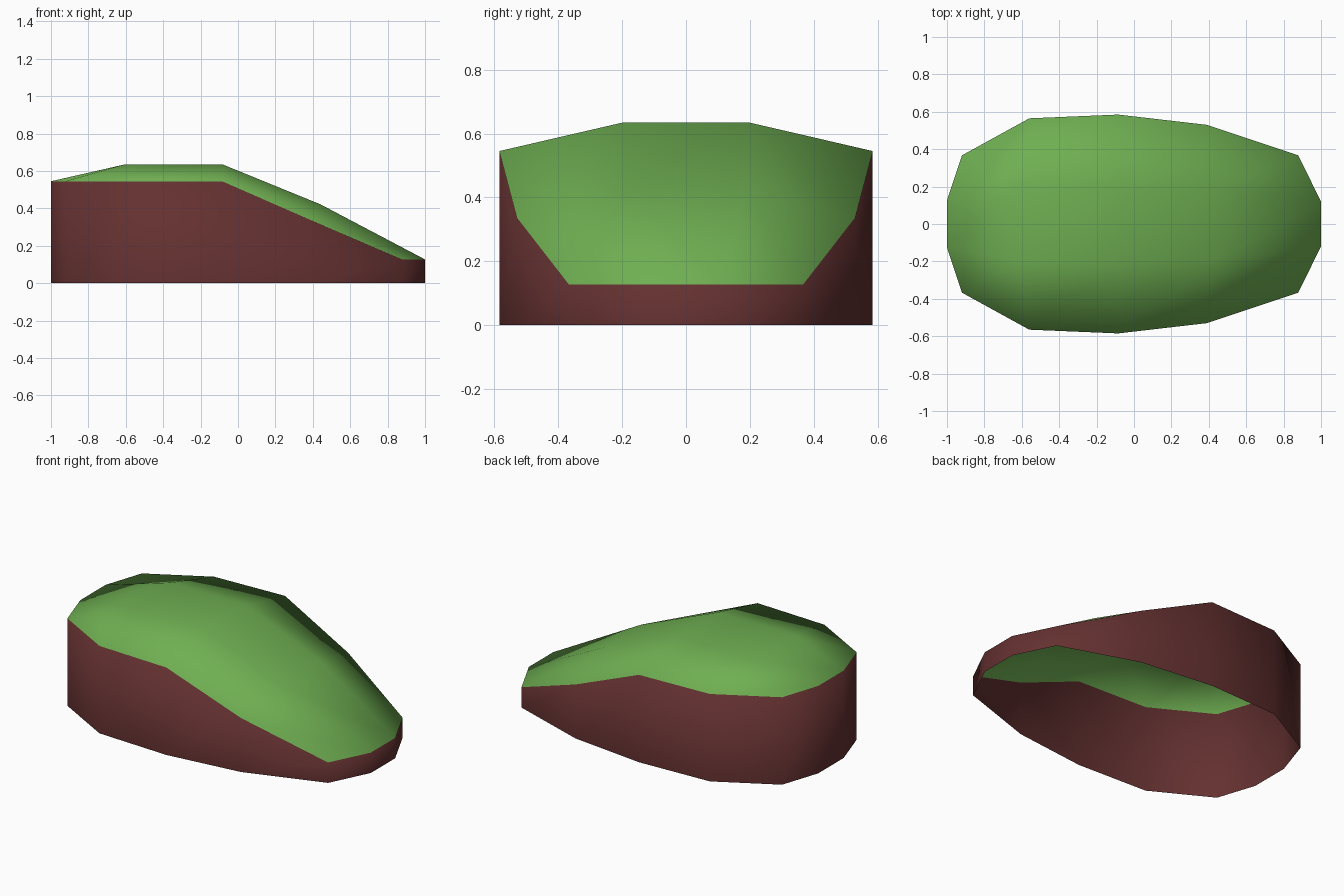
import bpy, bmesh

if "Cube" in bpy.data.objects:
    bpy.data.objects.remove(bpy.data.objects["Cube"])


def material(name, colour):
    m = bpy.data.materials.new(name)
    m.diffuse_color = (*colour, 1)
    m.use_nodes = True
    m.node_tree.nodes["Principled BSDF"].inputs["Base Color"].default_value = m.diffuse_color
    return m


# Half of the top surface: outer rim row and inner crown row, back to nose
rim = [(-0.92, 0.367, 0.545), (-0.56, 0.565, 0.545), (-0.085, 0.585, 0.545),
       (0.39, 0.53, 0.337), (0.878, 0.367, 0.127)]
crown = [(-1, 0.125, 0.545), (-0.61, 0.2, 0.634), (-0.08, 0.2, 0.634),
         (0.44, 0.19, 0.422), (1, 0.12, 0.127)]


def mirrored(row):
    return [(x, -y, z) for x, y, z in row]


bm = bmesh.new()
rows = [[bm.verts.new(p) for p in row]
        for row in (mirrored(rim), mirrored(crown), crown, rim)]

# Curved lid: quad grid across the four rows
for a, b in zip(rows, rows[1:]):
    for i in range(4):
        bm.faces.new((a[i], a[i + 1], b[i + 1], b[i])).material_index = 0

# Side wall: the rim dropped straight to the ground, open underneath
loop = (rows[0] + [rows[1][4], rows[2][4]] + rows[3][::-1]
        + [rows[2][0], rows[1][0]])
base = [bm.verts.new((v.co.x, v.co.y, 0)) for v in loop]
n = len(loop)
for i in range(n):
    j = (i + 1) % n
    bm.faces.new((base[i], base[j], loop[j], loop[i])).material_index = 1

for f in bm.faces:
    f.smooth = True
bm.normal_update()

mesh = bpy.data.meshes.new("rounded_shell")
bm.to_mesh(mesh)
bm.free()
mesh.materials.append(material("leaf green", (0.16, 0.43, 0.085)))
mesh.materials.append(material("dark maroon", (0.127, 0.03, 0.03)))
shell = bpy.data.objects.new("rounded_shell", mesh)
bpy.context.collection.objects.link(shell)
